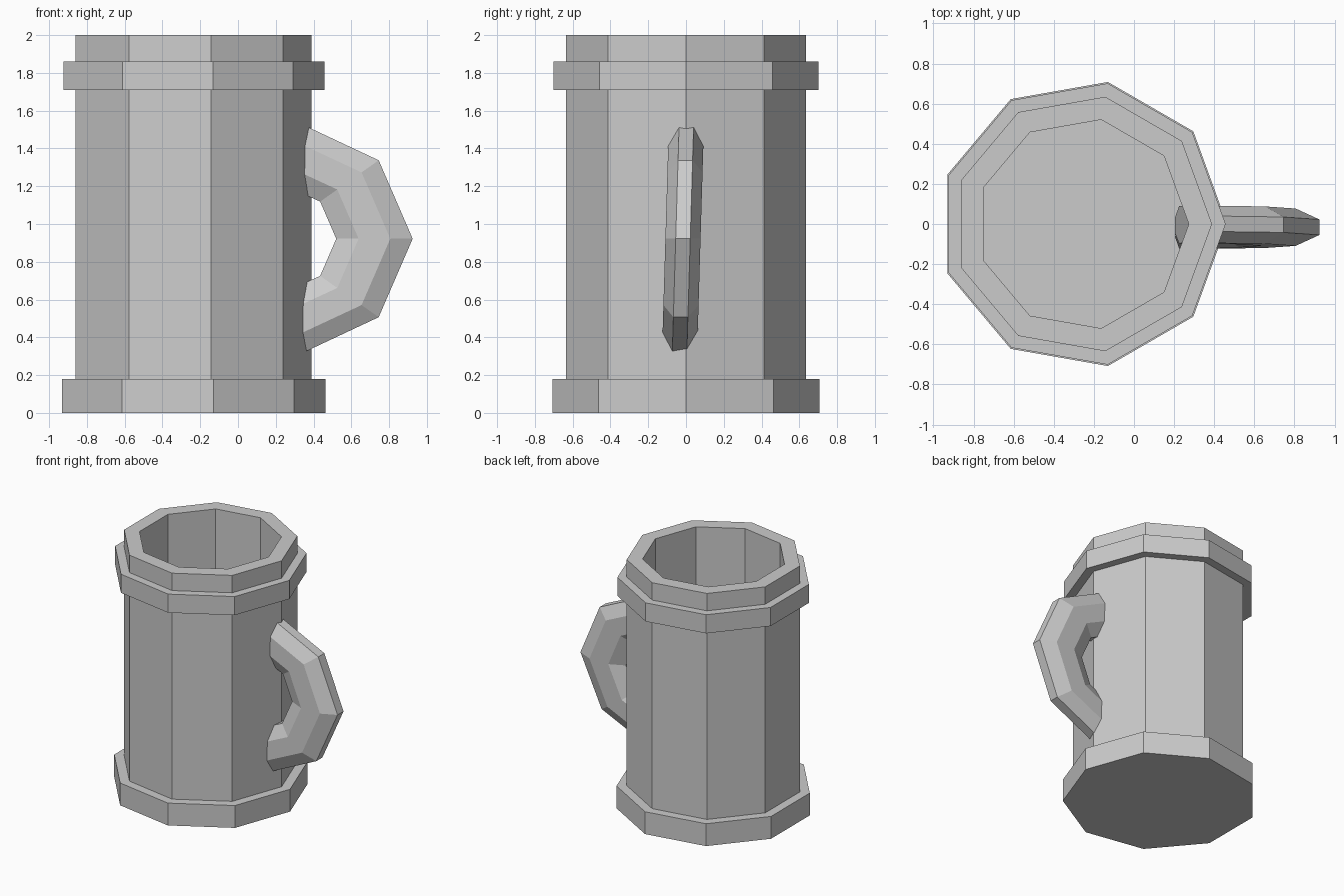
import bpy, bmesh
from math import sin, cos, radians, tau, pi

if "Cube" in bpy.data.objects:
    bpy.data.objects.remove(bpy.data.objects["Cube"])


def finish(bm, name):
    bmesh.ops.recalc_face_normals(bm, faces=bm.faces)
    mesh = bpy.data.meshes.new(name)
    bm.to_mesh(mesh)
    bm.free()
    obj = bpy.data.objects.new(name, mesh)
    bpy.context.collection.objects.link(obj)
    return obj


def skin(bm, rings):
    """Bridge consecutive closed rings of points and cap both ends."""
    loops = [[bm.verts.new(p) for p in ring] for ring in rings]
    n = len(loops[0])
    for a, b in zip(loops, loops[1:]):
        for i in range(n):
            j = (i + 1) % n
            bm.faces.new((a[i], a[j], b[j], b[i]))
    bm.faces.new(loops[0])
    bm.faces.new(loops[-1])


# Nine-sided hollow mug: base foot, wall, upper band, rim, inside, floor
SIDES, CX = 9, -0.255
profile = [(0.719, 0), (0.719, 0.18), (0.644, 0.18), (0.644, 1.71),
           (0.712, 1.71), (0.712, 1.86), (0.644, 1.86), (0.644, 2.0),
           (0.528, 2.0), (0.528, 0.16)]
bm = bmesh.new()
skin(bm, [[(CX + r * cos(tau * i / SIDES), r * sin(tau * i / SIDES), z)
           for i in range(SIDES)] for r, z in profile])
finish(bm, "mug_body")

# Handle: stretched partial ring with a flat-sided octagonal section, leaning slightly
HX, HZ, STRETCH = 0.156, 0.922, 1.19
MAJOR, HALF_DEPTH, HALF_WIDTH = 0.476, 0.17, 0.093
LEAN = 0.03
k = 1 / cos(pi / 8)
rings = []
for deg in (-80, -40, 0, 40, 80):
    a = radians(deg)
    ring = []
    for i in range(8):
        t = tau * (i + 0.5) / 8
        rho = MAJOR + HALF_DEPTH * k * cos(t)
        z = rho * sin(a)
        x = HX + rho * cos(a) * STRETCH - (0.015 if abs(deg) == 80 else 0)
        ring.append((x, HALF_WIDTH * k * sin(t) - 0.016 + LEAN * z, HZ + z))
    rings.append(ring)
bm = bmesh.new()
skin(bm, rings)
finish(bm, "handle")
